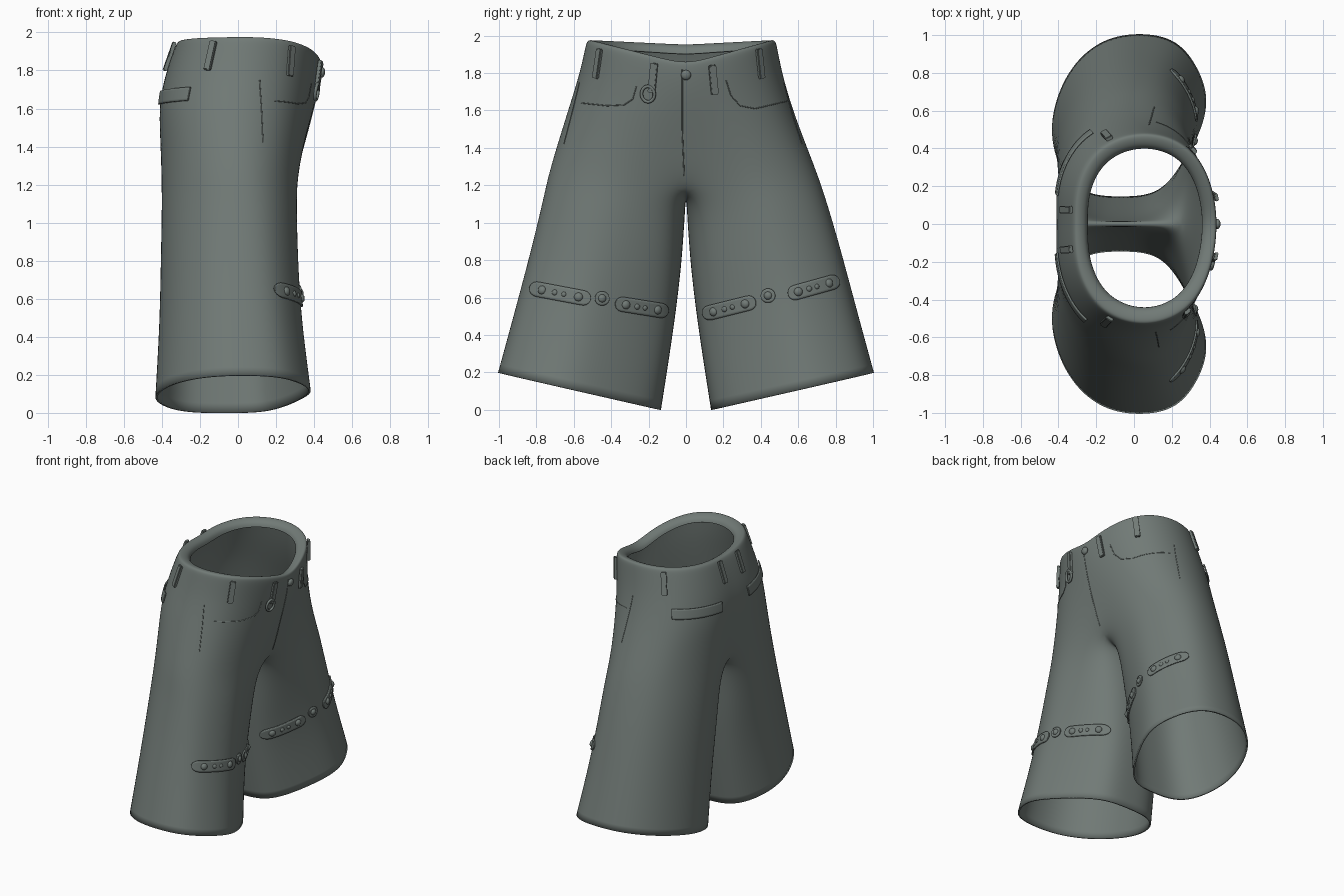
import bpy, bmesh, math
from mathutils import Vector, Matrix
from mathutils.bvhtree import BVHTree

if "Cube" in bpy.data.objects:
    bpy.data.objects.remove(bpy.data.objects["Cube"])

cloth = bpy.data.materials.new("grey green cloth")
cloth.diffuse_color = (0.165, 0.195, 0.182, 1)
cloth.use_nodes = True
cloth.node_tree.nodes["Principled BSDF"].inputs["Base Color"].default_value = cloth.diffuse_color

def add(name, bm, angle=None):
    me = bpy.data.meshes.new(name)
    bm.to_mesh(me)
    bm.free()
    for p in me.polygons:
        p.use_smooth = True
    ob = bpy.data.objects.new(name, me)
    bpy.context.collection.objects.link(ob)
    me.materials.append(cloth)
    if angle:
        bpy.context.view_layer.objects.active = ob
        ob.select_set(True)
        bpy.ops.object.shade_smooth_by_angle(angle=angle)
        ob.select_set(False)
    return ob

# --- shorts body: half sections (v = back..front, u = inner..outer) ---
TORSO = [(1, 0), (.96, .3), (.84, .6), (.58, .87), (.15, 1), (-.3, .98),
         (-.7, .82), (-.93, .53), (-1, .25), (-1, 0)]
HEM = [(.62, .12), (.9, .38), (1.03, .6), (.85, .82), (.6, .96), (.2, 1),
       (-.3, .97), (-.75, .78), (-1, .42), (-.8, .12)]
INNER = [(.35, 0), (-.08, -.01), (-.5, 0)]
# side z, front drop, back drop, front x, back x, inner y, outer y, blend to hem
LEVELS = [(1.93, .12, .03, .36, -.24, 0, .42, 0),
          (1.965, .13, .025, .375, -.25, 0, .435, 0),
          (1.985, .13, .025, .43, -.305, 0, .50, 0),
          (1.95, .12, .025, .44, -.325, 0, .51, 0),
          (1.80, .09, .02, .425, -.375, 0, .54, 0),
          (1.62, .05, 0, .40, -.415, 0, .595, .08),
          (1.42, .03, 0, .365, -.41, 0, .665, .22),
          (1.25, .05, .03, .335, -.41, 0, .725, .45),
          (1.10, .06, .06, .325, -.415, .012, .765, .7),
          (.85, .09, .09, .325, -.425, .03, .83, .85),
          (.55, .14, .14, .335, -.435, .075, .905, 1),
          (.20, .20, .20, .385, -.46, .14, 1.0, 1)]
CROTCH = 7

def place(lv, v, u, sign):
    zs, df, db, xf, xb, yi, yo, t = lv
    x = (xf + xb) / 2 + v * (xf - xb) / 2 * 1.015
    y = yi + u * (yo * 1.015 - yi)
    f = min(1, max(0, v + .5))
    z = zs - (1 - u) * (db + (df - db) * f)
    k = min(1, max(0, (z - 1.0) / .6)) * .05
    return (x, sign * y * (1 - sign * k), z)

bm = bmesh.new()
for sign in (1, -1):
    outer, inner = [], []
    for i, lv in enumerate(LEVELS):
        row = []
        for j in range(10):
            a, b, t = TORSO[j], HEM[j], lv[7]
            u = a[1] + (b[1] - a[1]) * t
            if i <= CROTCH and j in (0, 9):
                u = 0
            row.append(bm.verts.new(place(lv, a[0] + (b[0] - a[0]) * t, u, sign)))
        outer.append(row)
        if i >= CROTCH:
            mid = []
            for v, u in INNER:
                p = Vector(place(lv, v, u, sign))
                if i == CROTCH:
                    p.y = 0
                    p.z -= .06
                mid.append(bm.verts.new(p))
            inner.append([row[0]] + mid + [row[9]])
    for grid in (outer, inner):
        for r0, r1 in zip(grid, grid[1:]):
            for j in range(len(r0) - 1):
                bm.faces.new((r0[j], r0[j + 1], r1[j + 1], r1[j]))
bmesh.ops.remove_doubles(bm, verts=bm.verts, dist=.0005)
bmesh.ops.recalc_face_normals(bm, faces=bm.faces)
bm.normal_update()
side = max(bm.faces, key=lambda f: f.calc_center_median().y)
if side.normal.y < 0:
    bmesh.ops.reverse_faces(bm, faces=bm.faces)
shorts = add("shorts_body", bm)
m = shorts.modifiers.new("smooth", 'SUBSURF')
m.levels = m.render_levels = 3
m = shorts.modifiers.new("cloth", 'SOLIDIFY')
m.thickness, m.offset = .012, -1

bpy.context.view_layer.update()
tree = BVHTree.FromObject(shorts, bpy.context.evaluated_depsgraph_get())

def hit(p, d):
    """Project a point onto the cloth along d."""
    d = Vector(d).normalized()
    loc, n, _, _ = tree.ray_cast(Vector(p) - d * 3, d)
    if loc is None:
        loc, n, _, _ = tree.find_nearest(Vector(p))
    return loc, (n if n.dot(d) < 0 else -n)

def frame(loc, n, tilt=0):
    up = (Vector((0, 0, 1)) - n * n.z).normalized()
    return (Matrix.Translation(loc) @ Matrix((up.cross(n), up, n)).transposed().to_4x4()
            @ Matrix.Rotation(tilt, 4, 'Z'))

def patch(name, a, b, d, width, lift=.006, rounded=True):
    """Thin plate draped on the cloth from a to b."""
    a, b, d = Vector(a), Vector(b), Vector(d).normalized()
    along = (b - a).normalized()
    across = along.cross(d).normalized()
    L, r, n, k = (b - a).length, width / 2, 20, 6
    bm = bmesh.new()
    rows = []
    for i in range(n + 1):
        s = L * (1 - math.cos(math.pi * i / n)) / 2
        e = min(s, L - s)
        w = math.sqrt(max(r * r - (r - e) ** 2, 1e-5)) if rounded and e < r else r
        row = []
        for j in range(k + 1):
            loc, nor = hit(a + along * s + across * w * (2 * j / k - 1), d)
            row.append(bm.verts.new(loc + nor * lift))
        rows.append(row)
    for r0, r1 in zip(rows, rows[1:]):
        for j in range(k):
            bm.faces.new((r0[j], r0[j + 1], r1[j + 1], r1[j]))
    ob = add(name, bm)
    m = ob.modifiers.new("thick", 'SOLIDIFY')
    m.thickness, m.offset = .009, 0

def stud(name, p, r, flat=.7, d=(-1, 0, 0), lift=.008):
    loc, n = hit(p, d)
    bm = bmesh.new()
    bmesh.ops.create_uvsphere(bm, u_segments=16, v_segments=10, radius=r,
                              matrix=frame(loc + n * lift, n) @ Matrix.Diagonal((1, 1, flat, 1)))
    add(name, bm)

def tube(name, pts, r=.003, cyclic=False):
    cu = bpy.data.curves.new(name, 'CURVE')
    cu.dimensions = '3D'
    cu.bevel_depth, cu.bevel_resolution = r, 2
    sp = cu.splines.new('POLY')
    sp.points.add(len(pts) - 1)
    for q, p in zip(sp.points, pts):
        q.co = (*p, 1)
    sp.use_cyclic_u = cyclic
    ob = bpy.data.objects.new(name, cu)
    bpy.context.collection.objects.link(ob)
    cu.materials.append(cloth)

def seam(name, pts, d):
    out = []
    for a, b in zip(pts, pts[1:]):
        out += [hit(Vector(a).lerp(Vector(b), i / 8), d)[0] for i in range(8)]
    tube(name, out + [hit(pts[-1], d)[0]])

# --- belt loops ---
LOOPS = [((0, -.465, 1.85), (-1, 0, 0), -.15), ((0, -.175, 1.775), (-1, 0, 0), -.12),
         ((0, .145, 1.765), (-1, 0, 0), .12), ((0, .39, 1.85), (-1, 0, 0), .12),
         ((-.14, 0, 1.875), (0, 1, 0), -.08), ((-.14, 0, 1.875), (0, -1, 0), .08),
         ((0, .075, 1.87), (1, 0, 0), 0), ((0, -.135, 1.87), (1, 0, 0), 0)]
for i, (p, d, tilt) in enumerate(LOOPS):
    loc, n = hit(p, d)
    bm = bmesh.new()
    bmesh.ops.create_cube(bm, size=1, matrix=frame(loc + n * .012, n, tilt)
                          @ Matrix.Diagonal((.04, .16, .02, 1)))
    bmesh.ops.bevel(bm, geom=bm.edges[:], offset=.004, segments=2, affect='EDGES')
    add(f"belt_loop_{i}", bm, math.radians(40))

# --- waist button, hanging ring and fly ---
FRONT = (-1, 0, 0)
stud("waist_button", (0, 0, 1.79), .027, .6)
loc, n = hit((0, -.2, 1.69), FRONT)
M = frame(loc + n * .018, n)
tube("hanging_ring", [M @ Vector((.035 * math.cos(a), .042 * math.sin(a), 0))
                      for a in [i * math.tau / 24 for i in range(24)]], .009, True)
seam("fly_seam", [(0, -.02, 1.82), (0, -.02, 1.5), (0, -.01, 1.25)], FRONT)

# --- front pocket edges ---
seam("front_pocket_left", [(0, -.56, 1.64), (0, -.42, 1.625), (0, -.33, 1.63),
                           (0, -.285, 1.66), (0, -.265, 1.73)], FRONT)
seam("front_pocket_right", [(0, .215, 1.76), (0, .24, 1.68), (0, .29, 1.625),
                            (0, .37, 1.61), (0, .54, 1.65)], FRONT)

# --- back pocket flaps and side seams ---
for s, side in ((1, "right"), (-1, "left")):
    d = (.8, -.6 * s, 0)
    patch("back_pocket_flap_" + side, (-.42, s * .17, 1.655), (-.2, s * .47, 1.675), d, .07,
          .009, False)
    seam("side_seam_" + side, [(.1, s * .55, 1.75), (.12, s * .6, 1.6), (.13, s * .65, 1.42)],
         (-.6, -.8 * s, 0))

# --- studded bands above the hems (y, z ends) ---
BANDS = [(-.83, .65, -.51, .59), (-.38, .57, -.10, .525),
         (.095, .51, .375, .58), (.545, .615, .815, .69)]
for i, (y0, z0, y1, z1) in enumerate(BANDS):
    a, b = Vector((.3, y0, z0)), Vector((.3, y1, z1))
    patch(f"stud_band_{i}", a, b, FRONT, .08)
    for j, (f, r) in enumerate([(.2, .024), (.41, .016), (.56, .014), (.8, .024)]):
        stud(f"band_stud_{i}_{j}", a.lerp(b, f), r)
for i, (y, z) in enumerate([(-.45, .595), (.44, .61)]):
    patch(f"round_patch_{i}", (.3, y - .038, z), (.3, y + .038, z), FRONT, .076)
    stud(f"round_stud_{i}", (.3, y, z), .022)
